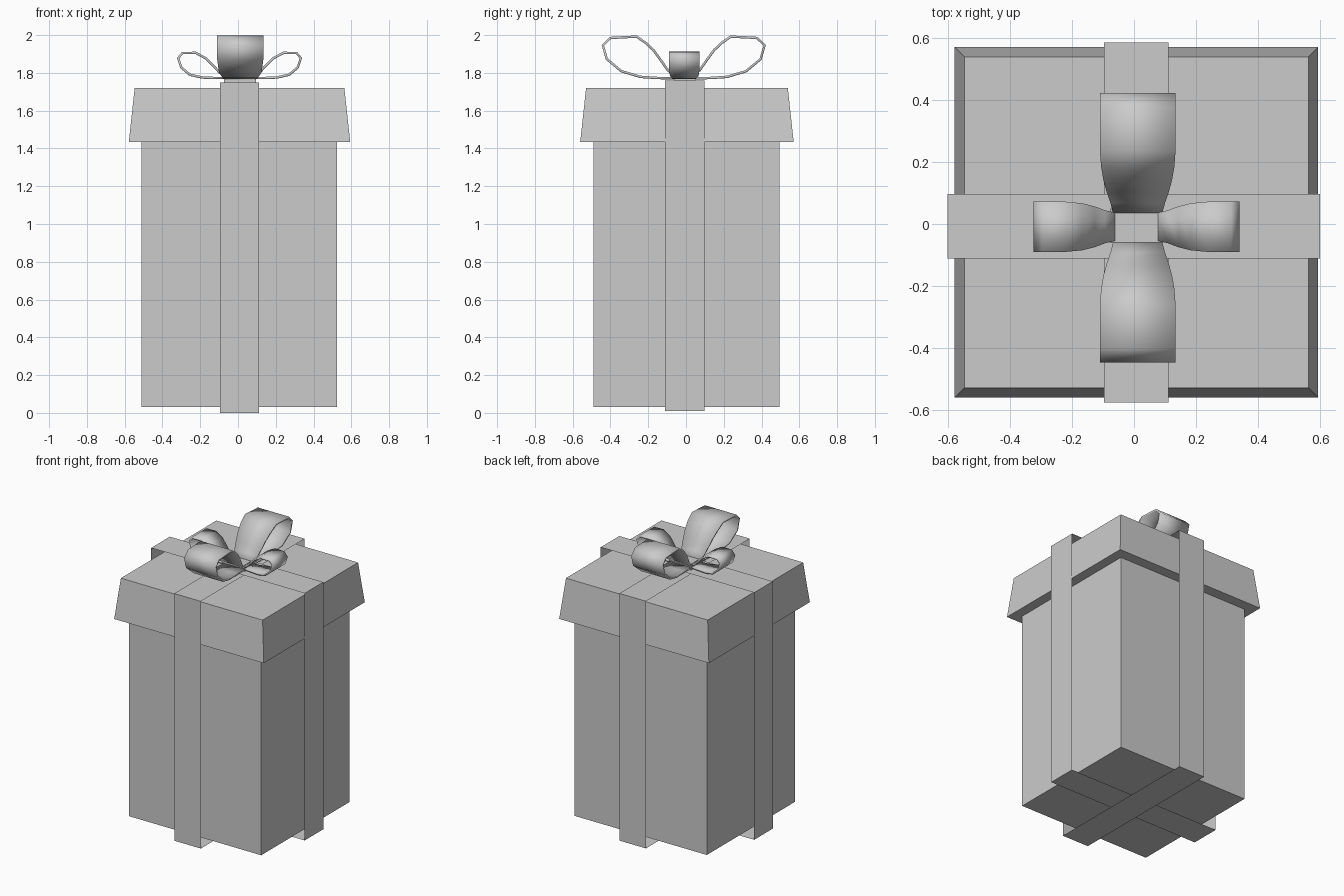
import bpy, bmesh
from mathutils import Vector

if "Cube" in bpy.data.objects:
    bpy.data.objects.remove(bpy.data.objects["Cube"])

# One plain grey for the whole gift
grey = bpy.data.materials.new("light_grey")
grey.use_nodes = True
COLOUR = (0.6, 0.6, 0.6, 1)
grey.diffuse_color = COLOUR
grey.node_tree.nodes["Principled BSDF"].inputs["Base Color"].default_value = COLOUR


def finish(name, bm):
    bmesh.ops.recalc_face_normals(bm, faces=bm.faces)
    mesh = bpy.data.meshes.new(name)
    bm.to_mesh(mesh)
    bm.free()
    mesh.materials.append(grey)
    obj = bpy.data.objects.new(name, mesh)
    bpy.context.collection.objects.link(obj)
    return obj


def block(name, x, y, z, top_inset=0.0):
    """Box between the given limits, optionally narrower at the top."""
    bm = bmesh.new()
    bmesh.ops.create_cube(bm, size=1)
    for v in bm.verts:
        inset = top_inset if v.co.z > 0 else 0
        v.co = Vector([(a + b) / 2 + s * ((b - a) - 2 * i)
                       for (a, b), s, i in zip((x, y, z), v.co, (inset, inset, 0))])
    return finish(name, bm)


def strip(name, path, along, centre):
    """Sheet along (distance, height, half width) points, in the x or y direction."""
    bm = bmesh.new()
    rows = []
    for d, z, half in path:
        row = []
        for side in (-half, half):
            co = (d, centre + side, z) if along == "x" else (centre + side, d, z)
            row.append(bm.verts.new(co))
        rows.append(row)
    for a, b in zip(rows, rows[1:]):
        bm.faces.new((a[0], a[1], b[1], b[0]))
    return bm


def ribbon_band(name, along, centre, half, ends, heights):
    corners = [(ends[0], heights[0]), (ends[1], heights[0]),
               (ends[1], heights[1]), (ends[0], heights[1])]
    path = [(d, z, half) for d, z in corners + corners[:1]]
    bm = strip(name, path, along, centre)
    bmesh.ops.remove_doubles(bm, verts=bm.verts, dist=0.0001)
    finish(name, bm)


def bow_loop(name, path, along, middle, centre, sign):
    placed = [(middle + sign * d, z, w) for d, z, w in path]
    obj = finish(name, strip(name, placed, along, centre))
    solid = obj.modifiers.new("thickness", "SOLIDIFY")
    solid.thickness = 0.013
    solid.offset = 0
    bpy.context.view_layer.objects.active = obj
    obj.select_set(True)
    bpy.ops.object.shade_smooth_by_angle(angle=0.3)
    obj.select_set(False)


# Box and lid
block("box", (-0.51, 0.525), (-0.49, 0.495), (0.03, 1.435))
block("lid", (-0.578, 0.594), (-0.56, 0.57), (1.435, 1.72), 0.031)

# Ribbon bands standing clear of the box
ribbon_band("ribbon_front_to_back", "y", 0.008, 0.104, (-0.576, 0.585), (0, 1.75))
ribbon_band("ribbon_side_to_side", "x", -0.007, 0.104, (-0.602, 0.6), (0.01, 1.76))

# Bow: a large pair front and back, a small pair left and right
large = [(0.05, 1.772, 0.079), (0.14, 1.773, 0.082), (0.23, 1.779, 0.093),
         (0.33, 1.809, 0.113), (0.407, 1.873, 0.122), (0.428, 1.945, 0.122),
         (0.388, 1.985, 0.122), (0.25, 1.992, 0.122), (0.20, 1.958, 0.118),
         (0.16, 1.92, 0.111), (0.12, 1.865, 0.1), (0.085, 1.815, 0.088),
         (0.05, 1.785, 0.079)]
small = [(0.07, 1.773, 0.045), (0.14, 1.773, 0.053), (0.20, 1.776, 0.064),
         (0.262, 1.79, 0.076), (0.308, 1.828, 0.081), (0.325, 1.878, 0.081),
         (0.302, 1.905, 0.081), (0.232, 1.906, 0.081), (0.18, 1.878, 0.076),
         (0.14, 1.838, 0.066), (0.105, 1.802, 0.053), (0.07, 1.785, 0.045)]
for name, sign in (("front", -1), ("back", 1)):
    bow_loop("bow_loop_" + name, large, "y", -0.012, 0.012, sign)
for name, sign in (("right", -1), ("left", 1)):
    bow_loop("bow_loop_" + name, small, "x", 0.008, -0.009, sign)
block("bow_knot", (-0.075, 0.094), (-0.062, 0.05), (1.75, 1.792))
